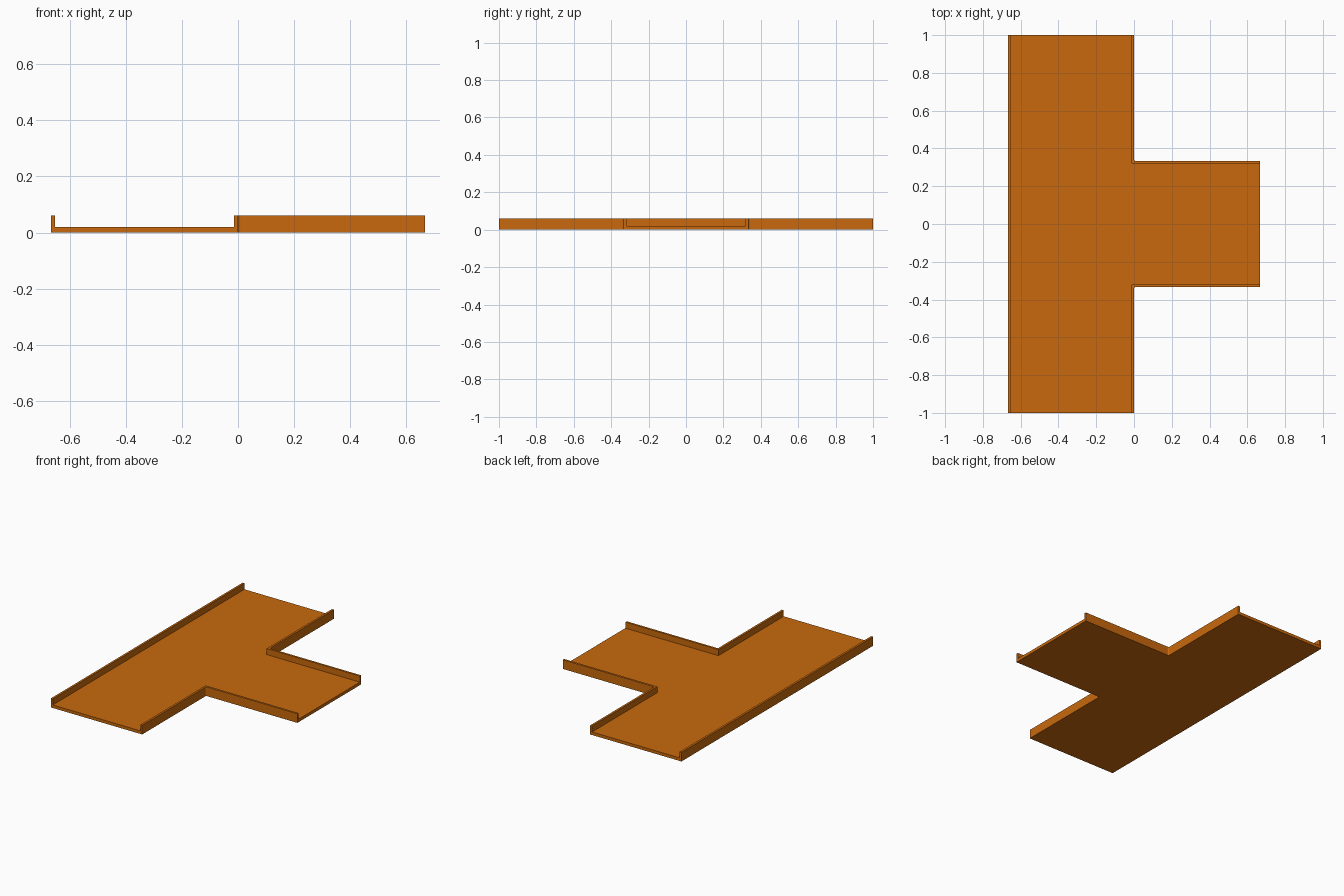
import bpy, bmesh, math

if "Cube" in bpy.data.objects:
    bpy.data.objects.remove(bpy.data.objects["Cube"])

WALL, FLOOR, HEIGHT = 0.014, 0.02, 0.06
LEFT, RIGHT, END, BRANCH = -0.667, 0.667, 1.0, 0.333


def prism(name, half, z0, z1):
    """Extrude an outline given for its +y half, mirrored across y = 0."""
    pts = half + [(x, -y) for x, y in reversed(half)]
    bm = bmesh.new()
    face = bm.faces.new([bm.verts.new((x, y, z0)) for x, y in pts])
    top = bmesh.ops.extrude_face_region(bm, geom=[face])["geom"]
    bmesh.ops.translate(bm, vec=(0, 0, z1 - z0),
                        verts=[v for v in top if isinstance(v, bmesh.types.BMVert)])
    bmesh.ops.recalc_face_normals(bm, faces=bm.faces)
    mesh = bpy.data.meshes.new(name)
    bm.to_mesh(mesh)
    bm.free()
    obj = bpy.data.objects.new(name, mesh)
    bpy.context.collection.objects.link(obj)
    return obj


orange = bpy.data.materials.new("orange")
orange.diffuse_color = (0.578, 0.141, 0.004, 1)
orange.use_nodes = True
orange.node_tree.nodes["Principled BSDF"].inputs["Base Color"].default_value = orange.diffuse_color

# Solid tee with a small fillet in each outside corner
R = 0.009
fillet = [(R - R * math.cos(a), BRANCH + R - R * math.sin(a))
          for a in (i * math.pi / 8 for i in range(5))]
tray = prism("tee_tray", [(LEFT, END), (0, END)] + fillet + [(RIGHT, BRANCH)], 0, HEIGHT)
tray.data.materials.append(orange)

# Channel cutter running out through the three open ends
inner = BRANCH - WALL
cutter = prism("channel_cutter",
               [(LEFT + WALL, END + 0.1), (-WALL, END + 0.1), (-WALL, inner), (RIGHT + 0.1, inner)],
               FLOOR, HEIGHT + 0.1)
cutter.data.materials.append(orange)
cutter.hide_render = True

cut = tray.modifiers.new("channel", "BOOLEAN")
cut.operation = "DIFFERENCE"
cut.solver = "EXACT"
cut.object = cutter
bpy.context.view_layer.objects.active = tray
bpy.ops.object.modifier_apply(modifier=cut.name)
bpy.data.objects.remove(cutter)
